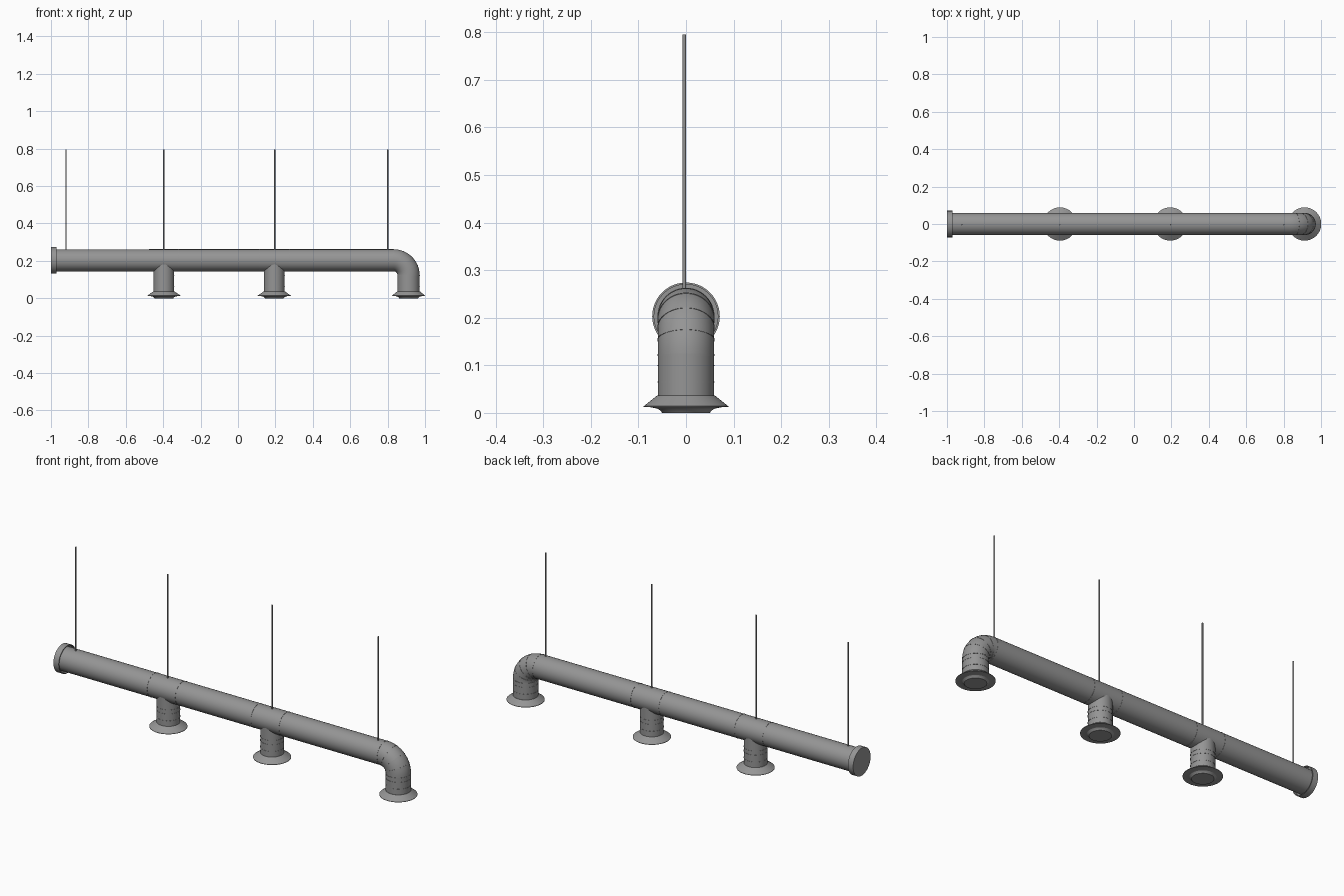
import bpy, math
from mathutils import Vector, Matrix

if "Cube" in bpy.data.objects:
    bpy.data.objects.remove(bpy.data.objects["Cube"])

SEG = 48
R = 0.059          # duct radius
RB = 0.055         # branch radius
ZC = 0.203         # duct centre height
BEND = 0.08        # elbow centreline radius
X_DROP = 0.912
TEES = (-0.396, 0.194)
BEAD = 0.001       # how far the seam beads stand proud

grey = bpy.data.materials.new("dark_grey_metal")
grey.diffuse_color = (0.3, 0.3, 0.3, 1)
grey.use_nodes = True
grey.node_tree.nodes["Principled BSDF"].inputs["Base Color"].default_value = grey.diffuse_color


def finish(name, verts, faces):
    mesh = bpy.data.meshes.new(name)
    mesh.from_pydata(verts, [], faces)
    mesh.materials.append(grey)
    ob = bpy.data.objects.new(name, mesh)
    bpy.context.collection.objects.link(ob)
    bpy.ops.object.select_all(action='DESELECT')
    ob.select_set(True)
    bpy.context.view_layer.objects.active = ob
    bpy.ops.object.mode_set(mode='EDIT')
    bpy.ops.mesh.select_all(action='SELECT')
    bpy.ops.mesh.normals_make_consistent(inside=False)
    bpy.ops.object.mode_set(mode='OBJECT')
    bpy.ops.object.shade_smooth_by_angle(angle=math.radians(20))
    return ob


def loft(name, rings):
    """Joins rings of equal length and closes both ends."""
    n = len(rings[0])
    verts = [v for r in rings for v in r]
    faces = [(i * n + j, i * n + (j + 1) % n, (i + 1) * n + (j + 1) % n, (i + 1) * n + j)
             for i in range(len(rings) - 1) for j in range(n)]
    last = (len(rings) - 1) * n
    faces += [tuple(range(n))[::-1], tuple(range(last, last + n))]
    return finish(name, verts, faces)


def lathe(name, profile, centre, along_x=False, seg=SEG):
    """Revolves (radius, height) points about z, or about x."""
    m = Matrix.Translation(centre)
    if along_x:
        m = m @ Matrix.Rotation(math.pi / 2, 4, 'Y')
    rings = [[m @ Vector((r * math.cos(2 * math.pi * j / seg),
                          r * math.sin(2 * math.pi * j / seg), h)) for j in range(seg)]
             for r, h in profile]
    return loft(name, rings)


def pipe(name, r, a, b, centre, along_x=False, seams=(), seg=SEG):
    """Straight tube with thin raised seams."""
    profile = [(r, a)]
    for s in seams:
        profile += [(r, s - 0.001), (r + BEAD, s - 0.001), (r + BEAD, s + 0.001), (r, s + 0.001)]
    return lathe(name, profile + [(r, b)], centre, along_x, seg)


# Main duct with tee seams, and end cap
x_bend = X_DROP - BEND
pipe("main_duct", R, -0.985, x_bend, (0, 0, ZC), True,
     [x + d for x in TEES for d in (-0.08, 0.08)])
lathe("end_cap", [(0.071, -1.0), (0.071, -0.97), (0.067, -0.97), (0.067, -0.985), (R, -0.985)],
      (0, 0, ZC), True)


# Segmented elbow turning down at the right end
def elbow_ring(t, r):
    out = Vector((math.sin(t), 0, math.cos(t)))
    c = Vector((x_bend, 0, ZC - BEND)) + BEND * out
    return [c + r * (out * math.cos(a) + Vector((0, 1, 0)) * math.sin(a))
            for a in (2 * math.pi * j / SEG for j in range(SEG))]


rings = []
for i in range(17):
    t = math.pi / 2 * i / 16
    if i % 4:
        rings.append(elbow_ring(t, R))
    else:
        rings += [elbow_ring(t + d, r) for d, r in
                  ((-0.01, R), (-0.01, R + BEAD), (0.01, R + BEAD), (0.01, R))]
loft("elbow", rings)


def outlet(x, r, top):
    """Drop pipe with seams and a flared diffuser."""
    pipe("drop_pipe", r, 0.03, top, (x, 0, 0), seams=(0.065, 0.1, 0.121))
    lathe("diffuser", [(r + 0.001, 0.037), (0.089, 0.014), (0.089, 0.012), (0.075, 0.012),
                       (0.06, 0.009), (0.053, 0.004), (0.05, 0.0)], (x, 0, 0))


# Outlets under the tees and the elbow
for x in TEES:
    outlet(x, RB, ZC)
outlet(X_DROP, R, ZC - BEND)

# Hanging rods
for x in (-0.92, -0.397, 0.196, 0.801):
    pipe("hanger_rod", 0.0035, ZC + R - 0.005, 0.795, (x, -0.0035, 0), seg=12)
